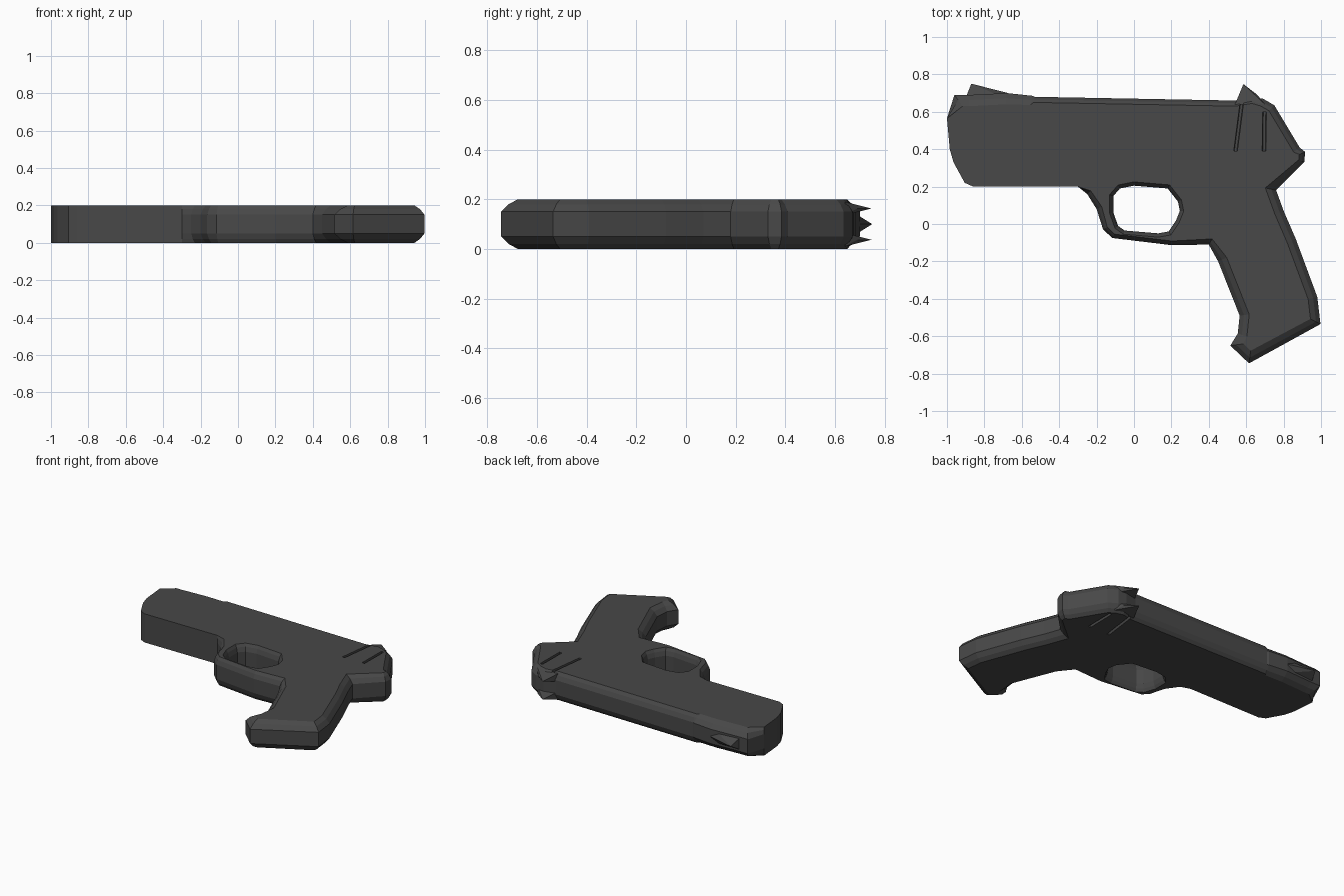
import bpy, bmesh, math
from mathutils import Vector

if "Cube" in bpy.data.objects:
    bpy.data.objects.remove(bpy.data.objects["Cube"])

T = 0.2  # body thickness

mat = bpy.data.materials.new("dark grey")
mat.diffuse_color = (0.065, 0.065, 0.065, 1)
mat.use_nodes = True
mat.node_tree.nodes["Principled BSDF"].inputs["Base Color"].default_value = mat.diffuse_color

# Side outline, clockwise: x, y, edge rounding
OUTLINE = [
    (-0.96, 0.69, .06), (-0.88, 0.69, .06), (-0.68, 0.70, .06), (-0.54, 0.685, .05),
    (-0.53, 0.68, .03), (0.54, 0.66, .03), (0.63, 0.675, .03), (0.69, 0.67, .04),
    (0.75, 0.635, .04), (0.885, 0.41, .04), (0.915, 0.385, .03), (0.91, 0.33, .03),
    (0.76, 0.18, .05), (0.80, 0.07, .05), (0.865, -0.08, .05), (0.98, -0.39, .05),
    (0.997, -0.535, .05), (0.615, -0.745, .055), (0.515, -0.65, .055),
    (0.555, -0.585, .05), (0.565, -0.49, .05), (0.45, -0.20, .05), (0.40, -0.11, .03),
    (0.20, -0.113, .022), (-0.115, -0.075, .022), (-0.165, -0.03, .025),
    (-0.20, 0.08, .03), (-0.25, 0.16, .025), (-0.30, 0.20, 0), (-0.86, 0.20, 0),
    (-0.905, 0.22, 0), (-0.965, 0.33, 0), (-0.985, 0.40, 0), (-1.0, 0.565, 0),
]
# Trigger opening, counter-clockwise so that rounding widens it
HOLE = [
    (-0.11, 0.15, .02), (-0.11, 0.06, .02), (-0.085, -0.01, .02), (-0.05, -0.035, .02),
    (0.13, -0.05, .02), (0.185, -0.04, .02), (0.225, 0.02, .02), (0.245, 0.07, .02),
    (0.235, 0.12, .02), (0.18, 0.19, .02), (0.0, 0.205, .02), (-0.075, 0.19, .02),
]
# Cross-section layers: height, share of the rounding
LAYERS = [(0, 1), (0.02, .45), (0.05, 0), (0.15, 0), (0.18, .45), (T, 1)]


def inset(points, share):
    out = []
    for i, (x, y, b) in enumerate(points):
        p = Vector((x, y))
        a = (p - Vector(points[i - 1][:2])).normalized()
        c = (Vector(points[(i + 1) % len(points)][:2]) - p).normalized()
        na, nc = Vector((a.y, -a.x)), Vector((c.y, -c.x))
        n = (na + nc).normalized()
        out.append(p + n * b * share / max(n.dot(na), .7))
    return out


def finish(name, bm):
    bmesh.ops.recalc_face_normals(bm, faces=bm.faces)
    me = bpy.data.meshes.new(name)
    bm.to_mesh(me)
    bm.free()
    ob = bpy.data.objects.new(name, me)
    bpy.context.collection.objects.link(ob)
    me.materials.append(mat)
    return ob


# Body: slide, frame, guard and grip in one rounded plate
bm = bmesh.new()
caps = {0: [], len(LAYERS) - 1: []}
for points in (OUTLINE, HOLE):
    rings = [[bm.verts.new((p.x, p.y, z)) for p in inset(points, s)] for z, s in LAYERS]
    n = len(points)
    for lo, hi in zip(rings, rings[1:]):
        for i in range(n):
            j = (i + 1) % n
            bm.faces.new((lo[i], lo[j], hi[j], hi[i]))
    for k in caps:
        caps[k] += [bm.edges.get((rings[k][i], rings[k][(i + 1) % n])) for i in range(n)]
for edges in caps.values():
    bmesh.ops.triangle_fill(bm, edges=edges, use_beauty=True)
bmesh.ops.dissolve_limit(bm, angle_limit=math.radians(.5), verts=bm.verts, edges=bm.edges)
body = finish("body", bm)


def hull(name, pts):
    bm = bmesh.new()
    for p in pts:
        bm.verts.new(p)
    bmesh.ops.convex_hull(bm, input=bm.verts)
    return finish(name, bm)


# Front sight: pointed ridge along the middle
hull("front_sight", [(-0.9, .67, .05), (-0.9, .67, .15), (-0.68, .67, .05), (-0.68, .67, .15),
                     (-0.89, .70, .07), (-0.89, .70, .13), (-0.87, .75, .1), (-0.68, .702, .1)])

# Rear sight: a pointed ear near each side
for side, z, zo in (("lower", .037, .01), ("upper", T - .037, T - .01)):
    zi = 2 * z - zo
    hull("rear_sight_" + side, [(.54, .64, zo), (.54, .64, zi), (.70, .64, zo), (.70, .64, zi),
                                (.585, .748, z), (.60, .735, z), (.66, .69, z)])

# Slanted grooves in both sides below the rear sight
for i, (top, bottom) in enumerate([((.578, .66), (.543, .39)), ((.698, .60), (.695, .39))]):
    for side, z, deep in (("lower", -.01, .025), ("upper", T + .01, T - .025)):
        w = .011
        cutter = hull("groove_%d_%s" % (i, side), [
            (x + dx, y, h) for x, y in (top, bottom)
            for dx, h in ((-w, z), (w, z), (-w * .6, deep), (w * .6, deep))])
        cutter.hide_render = True
        cutter.display_type = 'WIRE'
        cutter.hide_set(True)
        mod = body.modifiers.new("groove", 'BOOLEAN')
        mod.operation = 'DIFFERENCE'
        mod.solver = 'EXACT'
        mod.object = cutter
